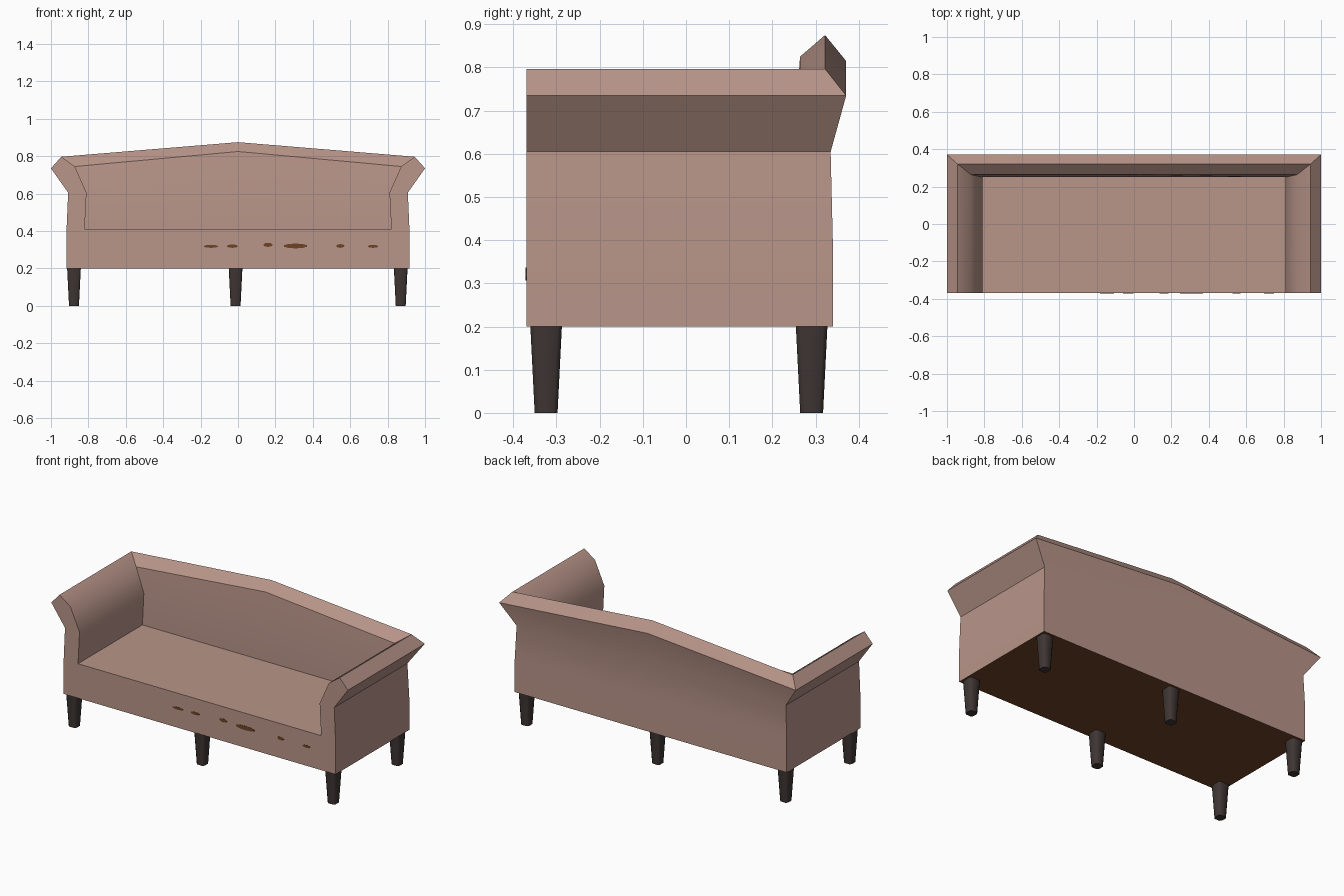
import bpy, bmesh, math
from mathutils import Matrix

if "Cube" in bpy.data.objects:
    bpy.data.objects.remove(bpy.data.objects["Cube"])


def material(name, col):
    m = bpy.data.materials.new(name)
    m.diffuse_color = (*col, 1)
    m.use_nodes = True
    m.node_tree.nodes["Principled BSDF"].inputs["Base Color"].default_value = m.diffuse_color
    return m


fabric = material("dusty pink fabric", (0.48, 0.30, 0.25))
brown = material("brown lining", (0.16, 0.055, 0.018))
wood = material("dark wood", (0.05, 0.037, 0.034))


def finish(bm, name, mats, smooth=None):
    bmesh.ops.recalc_face_normals(bm, faces=bm.faces)
    me = bpy.data.meshes.new(name)
    bm.to_mesh(me)
    bm.free()
    ob = bpy.data.objects.new(name, me)
    bpy.context.collection.objects.link(ob)
    for m in mats:
        me.materials.append(m)
    if smooth:
        bpy.context.view_layer.objects.active = ob
        ob.select_set(True)
        bpy.ops.object.shade_smooth_by_angle(angle=math.radians(smooth))
        ob.select_set(False)
    return ob


# Body: arm/back profile swept round a U (half width, back y, z at arms, z at centre)
FRONT = -0.37
profile = [(0.917, 0.340, 0.200, 0.200), (0.917, 0.340, 0.400, 0.400),
           (0.908, 0.335, 0.605, 0.605), (1.000, 0.371, 0.735, 0.815),
           (0.945, 0.322, 0.797, 0.875), (0.872, 0.264, 0.745, 0.825),
           (0.810, 0.250, 0.605, 0.605), (0.820, 0.250, 0.410, 0.410)]
bm = bmesh.new()
rows = []
for x, y, z, zc in profile:
    pts = [(-x, FRONT, z), (-x, y, z), (0, y, zc), (x, y, z), (x, FRONT, z)]
    rows.append([bm.verts.new(p) for p in pts])
for a, b in zip(rows, rows[1:]):
    for i in range(4):
        bm.faces.new((a[i], a[i + 1], b[i + 1], b[i]))
bm.faces.new(rows[-1])                               # seat
bottom = bm.faces.new(rows[0])                       # underside
bottom.material_index = 1
for i in (0, 4):                                     # arm fronts
    bm.faces.new([r[i] for r in rows])
bm.faces.new((rows[0][0], rows[0][4], rows[-1][4], rows[-1][0]))  # front panel
finish(bm, "sofa_body", [fabric, brown], 35)

# Small brown marks on the front panel: x, z, width, height
marks = [(-0.145, 0.318, 0.08, 0.016), (-0.03, 0.319, 0.06, 0.018),
         (0.16, 0.326, 0.05, 0.022), (0.307, 0.32, 0.13, 0.026),
         (0.547, 0.32, 0.045, 0.02), (0.722, 0.318, 0.055, 0.016)]
bm = bmesh.new()
for x, z, w, h in marks:
    mat = (Matrix.Translation((x, FRONT, z)) @ Matrix.Diagonal((w / 2, 1, h / 2, 1))
           @ Matrix.Rotation(math.pi / 2, 4, 'X'))
    bmesh.ops.create_cone(bm, cap_ends=True, segments=10, radius1=1, radius2=1,
                          depth=0.003, matrix=mat)
finish(bm, "front_marks", [brown])

# Six tapered legs with softened corners
for row, y in (("front", -0.324), ("back", 0.291)):
    for side, x in (("left", -0.877), ("middle", -0.013), ("right", 0.870)):
        bm = bmesh.new()
        mat = Matrix.Translation((x, y, 0.1)) @ Matrix.Rotation(math.pi / 4, 4, 'Z')
        r = math.sqrt(0.5)
        bmesh.ops.create_cone(bm, cap_ends=True, segments=4, radius1=0.053 * r,
                              radius2=0.073 * r, depth=0.2, matrix=mat)
        upright = [e for e in bm.edges
                   if abs(e.verts[0].co.z - e.verts[1].co.z) > 0.1]
        bmesh.ops.bevel(bm, geom=upright, offset=0.01, segments=1, affect='EDGES')
        finish(bm, f"{row}_{side}_leg", [wood], 50)
